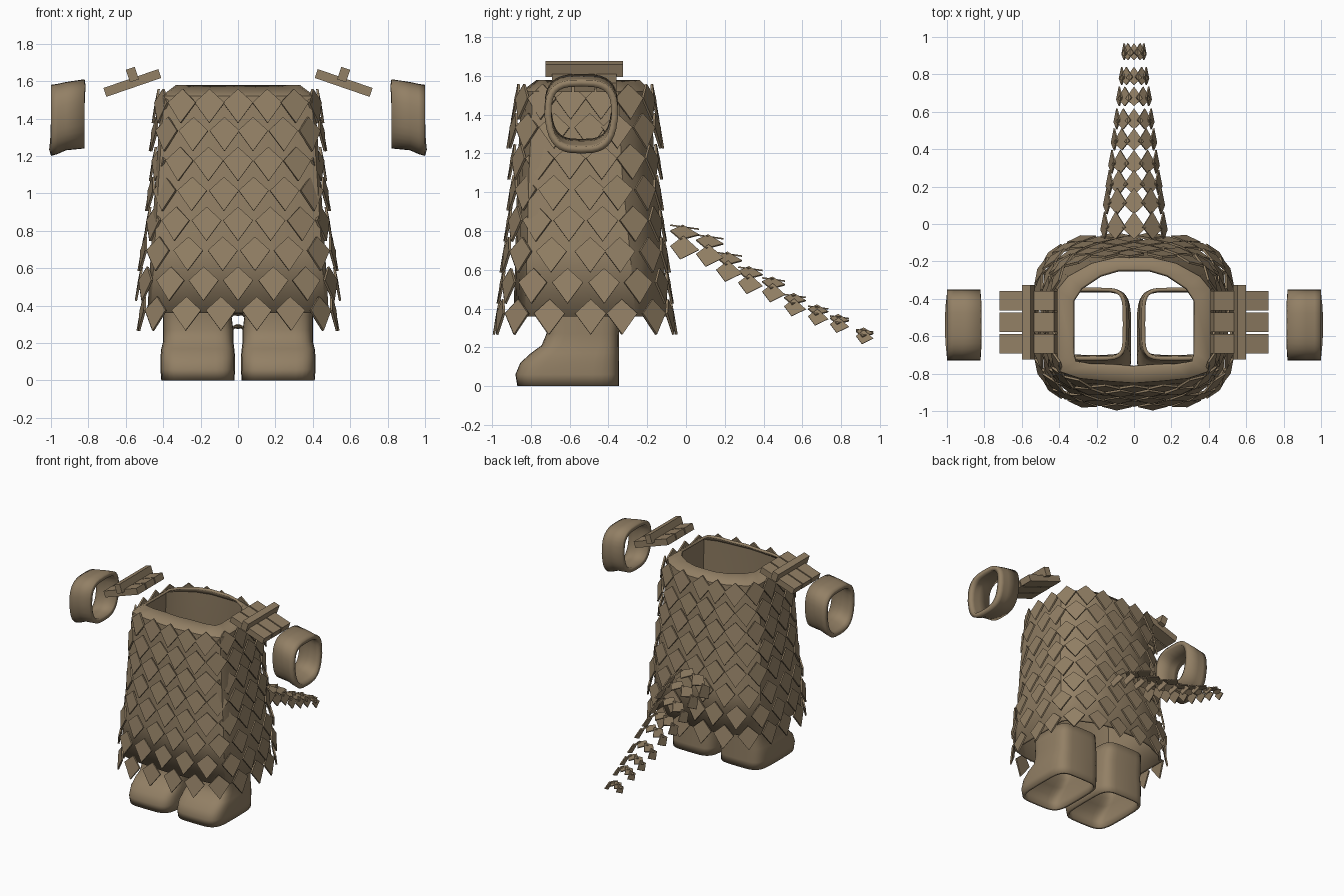
import bpy, bmesh, math
from math import sin, cos, pi, radians
from mathutils import Vector, Matrix

if "Cube" in bpy.data.objects:
    bpy.data.objects.remove(bpy.data.objects["Cube"])

# single leather colour
hide = bpy.data.materials.new("brown hide")
hide.use_nodes = True
tone = (0.29, 0.215, 0.13, 1)
hide.diffuse_color = tone
hide.node_tree.nodes["Principled BSDF"].inputs["Base Color"].default_value = tone


def finish(name, bm, wall=0, mirror=False, smooth=False):
    mesh = bpy.data.meshes.new(name)
    bm.to_mesh(mesh)
    bm.free()
    mesh.materials.append(hide)
    ob = bpy.data.objects.new(name, mesh)
    bpy.context.collection.objects.link(ob)
    if wall:
        mod = ob.modifiers.new("wall", 'SOLIDIFY')
        mod.thickness, mod.offset = wall, -1
    if mirror:
        mod = ob.modifiers.new("mirror", 'MIRROR')
        mod.use_mirror_merge = False
    if smooth:
        bpy.ops.object.select_all(action='DESELECT')
        ob.select_set(True)
        bpy.context.view_layer.objects.active = ob
        bpy.ops.object.shade_smooth_by_angle(angle=radians(35))
    return ob


def loft(rings):
    """Skin an open tube through rings of equal point count."""
    bm = bmesh.new()
    rows = [[bm.verts.new(p) for p in ring] for ring in rings]
    n = len(rows[0])
    for a, b in zip(rows, rows[1:]):
        for i in range(n):
            j = (i + 1) % n
            bm.faces.new((a[i], a[j], b[j], b[i]))
    return bm


def squircle(a, b, power, n):
    """Rounded rectangle outline, counterclockwise."""
    def s(v):
        return math.copysign(abs(v) ** (2 / power), v)
    return [(a * s(cos(2 * pi * i / n)), b * s(sin(2 * pi * i / n))) for i in range(n)]


def add_kite(bm, centre, up, normal, width, height, thick=0.012):
    """Thin kite plate; up runs to the short tip."""
    side = up.cross(normal).normalized()
    shape = [(0, 0.48), (0.5, 0.08), (0, -0.52), (-0.5, 0.08)]
    layers = []
    for off in (-thick / 2, thick / 2):
        layers.append([bm.verts.new(centre + side * (u * width) + up * (v * height) + normal * off)
                       for u, v in shape])
    low, high = layers
    bm.faces.new(low)
    bm.faces.new(high[::-1])
    for i in range(4):
        j = (i + 1) % 4
        bm.faces.new((low[i], high[i], high[j], low[j]))


# hollow tunic: flat sides, bowed front, rounded back
def tunic_ring(z, w, front, corner, back):
    half = [(0, front), (w * 0.35, front + 0.01), (w * 0.7, (front * 0.6 + corner * 0.4)),
            (w * 0.96, corner), (w, corner + 0.05), (w, back - 0.17), (w * 0.86, back - 0.1),
            (w * 0.55, back - 0.03), (w * 0.25, back)]
    full = half + [(0, back)] + [(-x, y) for x, y in half[:0:-1]]
    return [(x, y, z) for x, y in full]


finish("tunic", loft([
    tunic_ring(0.36, 0.485, -0.89, -0.83, -0.09),
    tunic_ring(0.70, 0.465, -0.88, -0.82, -0.12),
    tunic_ring(1.10, 0.44, -0.87, -0.81, -0.16),
    tunic_ring(1.52, 0.41, -0.85, -0.79, -0.18),
    tunic_ring(1.58, 0.33, -0.77, -0.74, -0.24)]), wall=0.02, smooth=True)

# staggered rows of scales around the tunic: height, half width, half depth
scale_rows = [(1.47, 0.44, 0.36), (1.32, 0.455, 0.385), (1.16, 0.455, 0.38), (1.0, 0.475, 0.385),
              (0.84, 0.485, 0.40), (0.68, 0.515, 0.42), (0.52, 0.53, 0.435), (0.36, 0.52, 0.455)]
COUNT = 18
bm = bmesh.new()
for row, (z, a, b) in enumerate(scale_rows):
    path = [Vector((x, y, 0)) for x, y in squircle(a, b, 3.4, 720)]
    path = path[540:] + path[:540]
    lengths = [0]
    for i in range(720):
        lengths.append(lengths[-1] + (path[(i + 1) % 720] - path[i]).length)
    for k in range(COUNT):
        target = (k + 0.5 * (row % 2)) / COUNT * lengths[-1]
        i = next(i for i, d in enumerate(lengths) if d >= target) % 720
        tangent = (path[(i + 6) % 720] - path[i - 6]).normalized()
        out = tangent.cross(Vector((0, 0, 1)))
        tilt = radians(10)
        up = Vector((0, 0, cos(tilt))) - out * sin(tilt)
        normal = out * cos(tilt) + Vector((0, 0, sin(tilt)))
        add_kite(bm, path[i] + Vector((0, -0.52, z)), up, normal, 0.16, 0.185)
bmesh.ops.recalc_face_normals(bm, faces=bm.faces)
finish("tunic_scales", bm)

# tail: arched rows of scales stepping down and back
tail_steps = [(-0.01, 0.82), (0.12, 0.77), (0.22, 0.68), (0.33, 0.605), (0.45, 0.55),
              (0.56, 0.465), (0.68, 0.405), (0.79, 0.355), (0.92, 0.285)]
bm = bmesh.new()
for i, (y, z) in enumerate(tail_steps):
    t = i / (len(tail_steps) - 1)
    radius = 0.165 - 0.11 * t
    size = 0.15 - 0.06 * t
    drop = 0.13 - 0.09 * t
    up = Vector((0, -cos(radians(8)), sin(radians(8))))
    for k in range(5):
        ang = radians(-72 + 36 * k)
        normal = Vector((sin(ang), 0, cos(ang)))
        normal = (normal - up * normal.dot(up)).normalized()
        spot = Vector((radius * sin(ang), y, z - drop * (1 - cos(ang)) * 1.2))
        add_kite(bm, spot, up, normal, size * 0.85, size, 0.008)
bmesh.ops.recalc_face_normals(bm, faces=bm.faces)
finish("tail_scales", bm)


# boots: open tubes with a rounded toe: height, front, back, inner x, outer x
boot_levels = [(0, -0.87, -0.345, 0.02, 0.41), (0.06, -0.88, -0.345, 0.015, 0.415),
               (0.12, -0.855, -0.345, 0.015, 0.415), (0.17, -0.80, -0.345, 0.02, 0.41),
               (0.21, -0.745, -0.345, 0.025, 0.40), (0.27, -0.72, -0.345, 0.025, 0.40),
               (0.35, -0.725, -0.34, 0.035, 0.40), (0.42, -0.73, -0.34, 0.04, 0.40)]
rings = []
for z, front, back, x0, x1 in boot_levels:
    outline = squircle((x1 - x0) / 2, (back - front) / 2, 4.5, 32)
    rings.append([((x0 + x1) / 2 + x, (front + back) / 2 + y, z) for x, y in outline])
finish("boots", loft(rings), wall=0.02, mirror=True, smooth=True)

# cuffs: rounded bands around the wrists: x, bottom, top
rings = []
for x, low, high in [(0.82, 1.24, 1.61), (0.92, 1.23, 1.595), (0.965, 1.21, 1.585), (1.0, 1.2, 1.58)]:
    outline = squircle(0.19, (high - low) / 2, 3, 32)
    ring = []
    for y, z in outline:
        narrow = 1 - 0.12 * max(0, -z / 0.19)
        ring.append((x, -0.54 + y * narrow, (low + high) / 2 + z))
    rings.append(ring)
finish("cuffs", loft(rings), wall=0.035, mirror=True, smooth=True)


# shoulder guards: three sloped planks held by a crossbar
def add_box(bm, centre, size):
    turn = Matrix.Rotation(radians(19), 4, 'Y')
    bmesh.ops.create_cube(bm, size=1, matrix=Matrix.Translation(centre) @ turn @ Matrix.Diagonal((*size, 1)))


bm = bmesh.new()
for y in (-0.41, -0.525, -0.64):
    add_box(bm, (0.565, y, 1.59), (0.31, 0.105, 0.05))
finish("shoulder_planks", bm, mirror=True)
bm = bmesh.new()
add_box(bm, (0.565, -0.525, 1.635), (0.05, 0.4, 0.07))
finish("shoulder_crossbars", bm, mirror=True)
